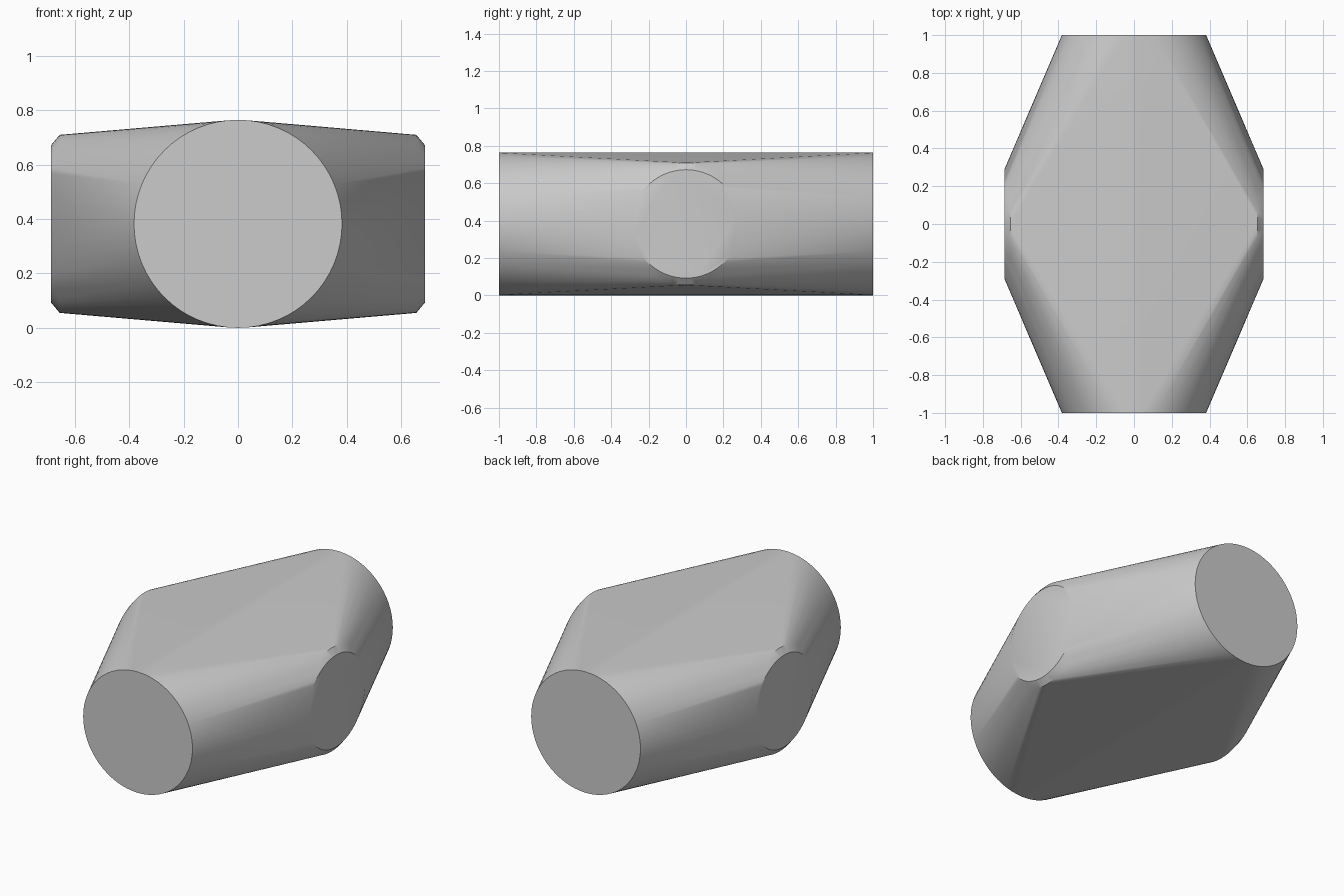
import bpy, bmesh, math

if "Cube" in bpy.data.objects:
    bpy.data.objects.remove(bpy.data.objects["Cube"], do_unlink=True)

MID_Z = 0.382
SEGMENTS = 64

grey = bpy.data.materials.new("plain grey")
grey.use_nodes = True
colour = (0.6, 0.6, 0.6, 1)
grey.diffuse_color = colour
grey.node_tree.nodes["Principled BSDF"].inputs["Base Color"].default_value = colour


def ring(bm, axis, offset, radius):
    """Add a circle of points facing along the x or y axis."""
    for i in range(SEGMENTS):
        a = math.tau * i / SEGMENTS
        side, z = radius * math.cos(a), MID_Z + radius * math.sin(a)
        bm.verts.new((offset, side, z) if axis == "x" else (side, offset, z))


# Skin stretched over large end discs and chamfered side discs
bm = bmesh.new()
for sign in (-1, 1):
    ring(bm, "y", sign * 1.0, 0.382)
    ring(bm, "x", sign * 0.655, 0.327)
    ring(bm, "x", sign * 0.686, 0.29)
hull = bmesh.ops.convex_hull(bm, input=bm.verts)
loose = {g for g in hull["geom_interior"] + hull["geom_unused"]
         if isinstance(g, bmesh.types.BMVert)}
bmesh.ops.delete(bm, geom=list(loose), context="VERTS")

# Merge each flat disc into a single face
bmesh.ops.dissolve_limit(bm, angle_limit=math.radians(0.1),
                         verts=bm.verts, edges=bm.edges)
bmesh.ops.recalc_face_normals(bm, faces=bm.faces)
mesh = bpy.data.meshes.new("hull_body")
bm.to_mesh(mesh)
bm.free()
mesh.materials.append(grey)

body = bpy.data.objects.new("hull_body", mesh)
bpy.context.collection.objects.link(body)
bpy.context.view_layer.objects.active = body
body.select_set(True)
bpy.ops.object.shade_smooth_by_angle(angle=math.radians(30))
